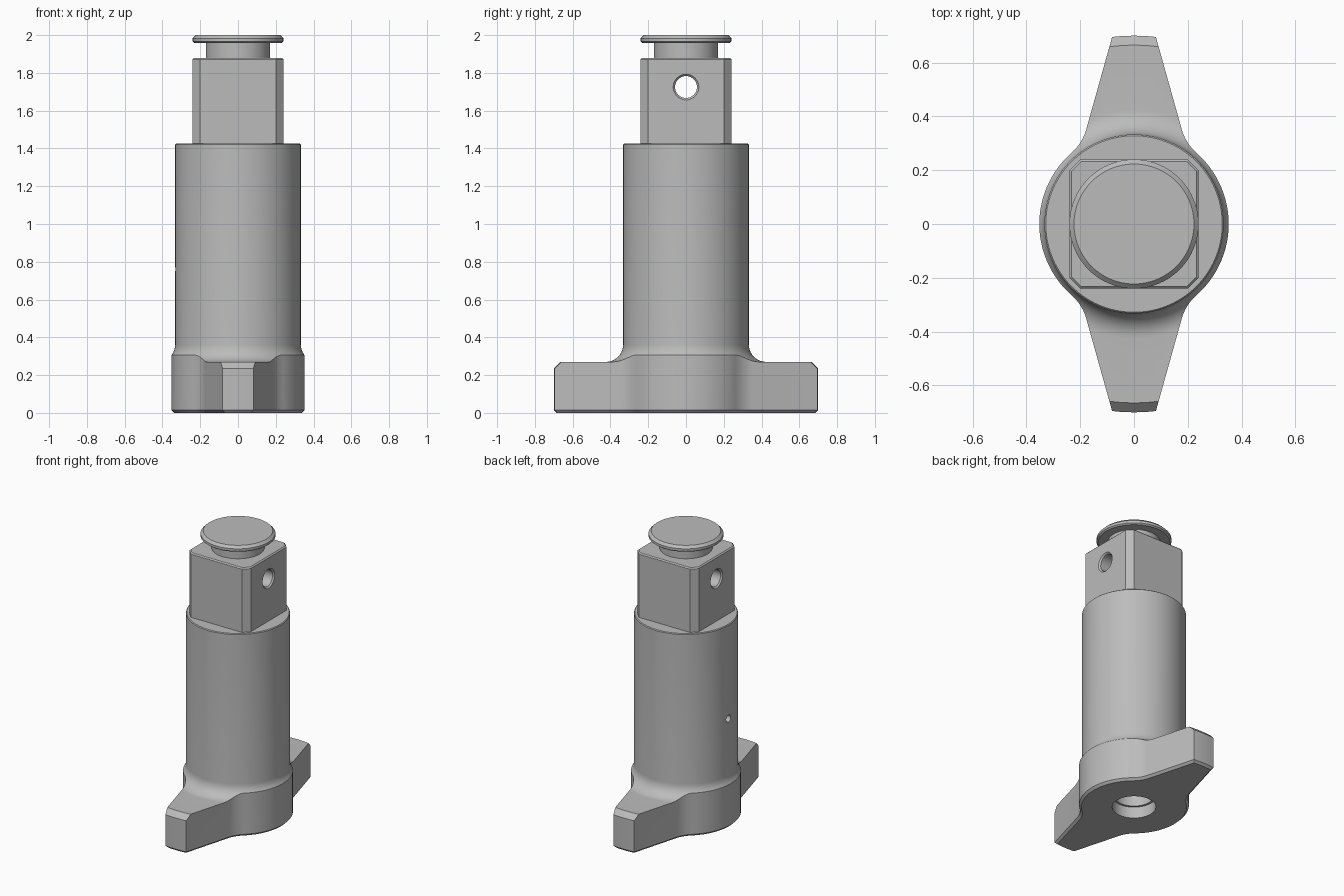
import bpy, bmesh
from math import sin, cos, pi, radians
from mathutils import Matrix, Vector

cube = bpy.data.objects.get("Cube")
if cube:
    bpy.data.objects.remove(cube, do_unlink=True)

steel = bpy.data.materials.new("steel_grey")
steel.use_nodes = True
GREY = (0.5, 0.5, 0.5, 1)
steel.diffuse_color = GREY
steel.node_tree.nodes["Principled BSDF"].inputs["Base Color"].default_value = GREY


def add_object(name, bm):
    bmesh.ops.recalc_face_normals(bm, faces=bm.faces[:])
    mesh = bpy.data.meshes.new(name)
    bm.to_mesh(mesh)
    bm.free()
    ob = bpy.data.objects.new(name, mesh)
    bpy.context.collection.objects.link(ob)
    mesh.materials.append(steel)
    return ob


def lathe(name, profile, steps=96, matrix=Matrix()):
    """Spin an (r, z) profile, which starts and ends on the axis."""
    bm = bmesh.new()
    verts = [bm.verts.new((r, 0, z)) for r, z in profile]
    edges = [bm.edges.new(pair) for pair in zip(verts, verts[1:])]
    bmesh.ops.spin(bm, geom=verts + edges, cent=(0, 0, 0), axis=(0, 0, 1),
                   angle=2 * pi, steps=steps, use_duplicate=False)
    bmesh.ops.remove_doubles(bm, verts=bm.verts[:], dist=1e-5)
    bm.transform(matrix)
    return add_object(name, bm)


def combine(ob, tools):
    """Apply booleans from (operation, tool) pairs and delete the tools."""
    for operation, tool in tools:
        mod = ob.modifiers.new(operation, 'BOOLEAN')
        mod.operation, mod.object, mod.solver = operation, tool, 'EXACT'
        tool.hide_render = True
    graph = bpy.context.evaluated_depsgraph_get()
    mesh = bpy.data.meshes.new_from_object(ob.evaluated_get(graph))
    ob.modifiers.clear()
    ob.data = mesh
    for _, tool in tools:
        bpy.data.objects.remove(tool, do_unlink=True)


def smooth(ob):
    bpy.ops.object.select_all(action='DESELECT')
    ob.select_set(True)
    bpy.context.view_layer.objects.active = ob
    bpy.ops.object.shade_smooth_by_angle(angle=radians(30))


# Plan outline: round hub, concave blend, tapered ear; mirrored to four quarters
hub_r, blend = 0.352, radians(46)
quarter = [Vector((hub_r * cos(blend * i / 12), hub_r * sin(blend * i / 12))) for i in range(12)]
a, b, c = (hub_r * Vector((cos(blend), sin(blend))),
           Vector((0.193, 0.296)), Vector((0.178, 0.35)))
quarter += [a * (1 - t) ** 2 + b * 2 * t * (1 - t) + c * t * t
            for t in (i / 8 for i in range(9))]
quarter.append(Vector((0.066, 0.75)))
half = quarter + [Vector((-p.x, p.y)) for p in quarter[:0:-1]]
outline = half + [-p for p in half]

# Body: the extruded outline limited by a turned envelope
bm = bmesh.new()
face = bm.faces.new([bm.verts.new((p.x, p.y, 0)) for p in outline])
top = bmesh.ops.extrude_face_region(bm, geom=[face])["geom"]
bmesh.ops.translate(bm, vec=(0, 0, 1.6),
                    verts=[v for v in top if isinstance(v, bmesh.types.BMVert)])
if not any(all(v.co.z < 0.01 for v in f.verts) for f in bm.faces):
    bm.faces.new([v for v in bm.verts if v.co.z < 0.01])
bmesh.ops.recalc_face_normals(bm, faces=bm.faces[:])
rim = [e for e in bm.edges if all(v.co.z < 0.01 for v in e.verts)]
bmesh.ops.bevel(bm, geom=rim, offset=0.015, segments=1, affect='EDGES')
body = add_object("shaft_and_ears", bm)

shaft_r, fillet = 0.333, 0.092
envelope = [(0, -0.015), (0.67, -0.015), (0.7, 0.015), (0.7, 0.235), (0.665, 0.27)]
envelope += [(shaft_r + fillet * (1 - sin(t)), 0.27 + fillet * (1 - cos(t)))
             for t in (pi / 2 * i / 10 for i in range(11))]
envelope += [(shaft_r, 1.42), (shaft_r - 0.005, 1.425), (0, 1.425)]

# Stepped bore underneath and pin hole on the right side
bore = [(0, -0.1), (0.14, -0.1), (0.14, 0.08), (0.125, 0.08), (0.125, 1.0), (0, 1.0)]
pin = [(0, 0.05), (0.025, 0.05), (0.025, 0.5), (0, 0.5)]
to_right = Matrix.Translation((0, 0, 0.76)) @ Matrix.Rotation(-pi / 2, 4, 'Y')
combine(body, [('INTERSECT', lathe("envelope", envelope)),
               ('DIFFERENCE', lathe("bore", bore, 48)),
               ('DIFFERENCE', lathe("pin_hole", pin, 20, to_right))])
smooth(body)

# Square drive with chamfered corners and a cross hole
bm = bmesh.new()
bmesh.ops.create_cube(bm, size=1, matrix=Matrix.Translation((0, 0, 1.64))
                      @ Matrix.Diagonal((0.48, 0.48, 0.48, 1)))
corners = [e for e in bm.edges if abs(e.verts[0].co.z - e.verts[1].co.z) > 0.1]
bmesh.ops.bevel(bm, geom=corners, offset=0.04, segments=1, affect='EDGES')
rim = [e for e in bm.edges if all(v.co.z > 1.87 for v in e.verts)]
bmesh.ops.bevel(bm, geom=rim, offset=0.008, segments=1, affect='EDGES')
drive = add_object("square_drive", bm)
cross = [(0, -0.26), (0.088, -0.26), (0.058, -0.23), (0.058, 0.23), (0.088, 0.26), (0, 0.26)]
sideways = Matrix.Translation((0, 0, 1.725)) @ Matrix.Rotation(pi / 2, 4, 'Y')
combine(drive, [('DIFFERENCE', lathe("cross_hole", cross, 40, sideways))])
smooth(drive)

# Neck and retaining cap
cap = lathe("neck_and_cap", [(0, 1.86), (0.17, 1.86), (0.17, 1.958), (0.23, 1.958),
                             (0.24, 1.966), (0.24, 1.983), (0.223, 2.0), (0, 2.0)], 64)
smooth(cap)
